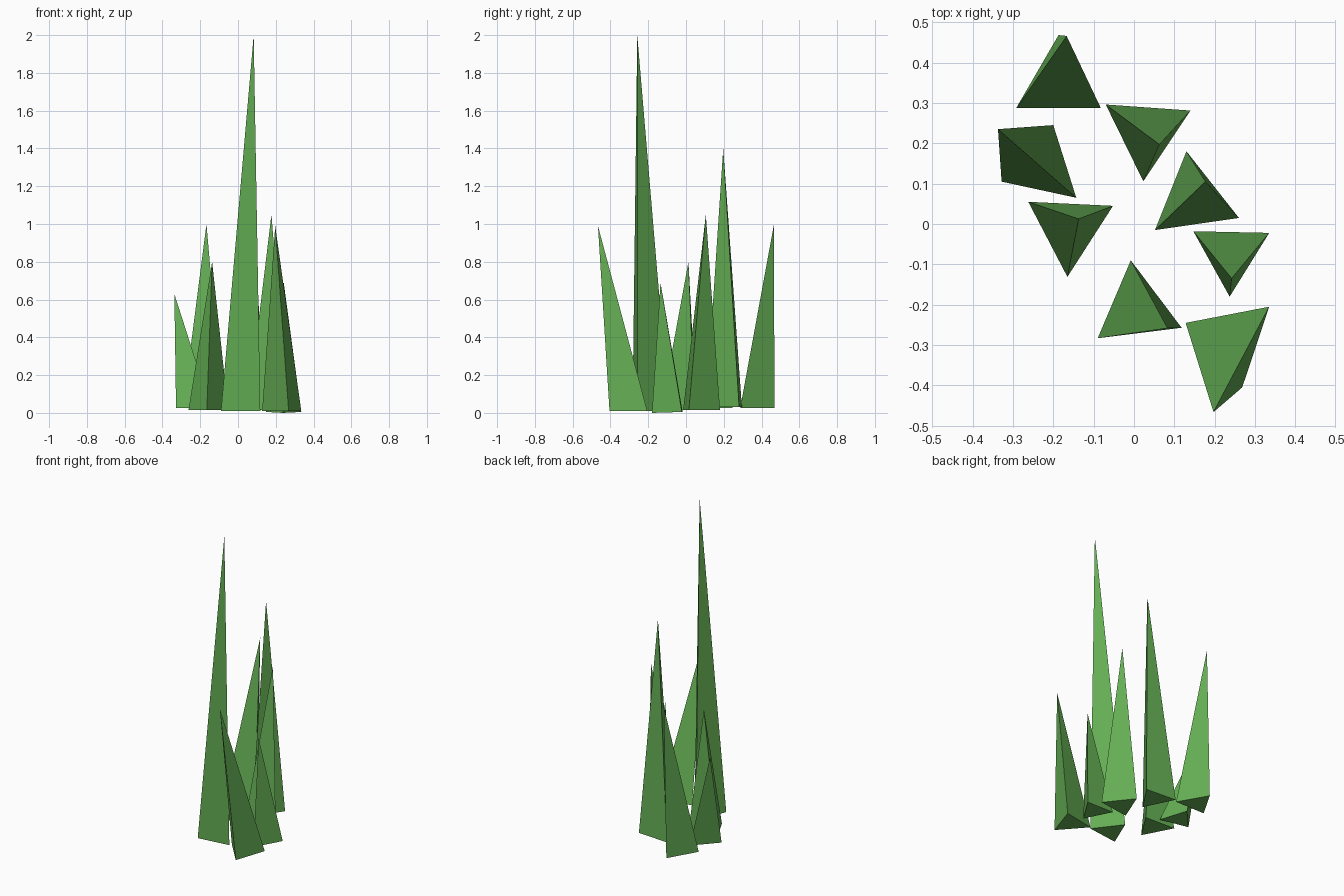
import bpy
import bmesh

if "Cube" in bpy.data.objects:
    bpy.data.objects.remove(bpy.data.objects["Cube"])

green = bpy.data.materials.new("grass_green")
green.diffuse_color = (0.127, 0.42, 0.088, 1)
green.use_nodes = True
green.node_tree.nodes["Principled BSDF"].inputs["Base Color"].default_value = green.diffuse_color


def blade(name, base, tip):
    """Three-sided spike: triangular base and a leaning tip."""
    bm = bmesh.new()
    a, b, c = [bm.verts.new(p) for p in base]
    t = bm.verts.new(tip)
    for face in ((a, b, c), (a, b, t), (b, c, t), (c, a, t)):
        bm.faces.new(face)
    bmesh.ops.recalc_face_normals(bm, faces=bm.faces)
    mesh = bpy.data.meshes.new(name)
    bm.to_mesh(mesh)
    bm.free()
    mesh.materials.append(green)
    bpy.context.collection.objects.link(bpy.data.objects.new(name, mesh))


# Each blade: ground height, three base corners (x, y), tip (x, y, z)
blades = [
    (.025, [(-.292, .287), (-.082, .287), (-.187, .468)], (-.167, .466, 1.0)),
    (.03, [(-.07, .296), (.14, .281), (.023, .106)], (.063, .197, 1.40)),
    (.015, [(.13, .18), (.26, .015), (.052, -.015)], (.177, .105, 1.05)),
    (.005, [(.147, -.018), (.335, -.022), (.237, -.18)], (.242, -.135, .69)),
    (.01, [(.128, -.245), (.335, -.205), (.268, -.405)], (.197, -.466, .99)),
    (.01, [(-.008, -.09), (.118, -.257), (-.09, -.283)], (.083, -.258, 2.0)),
    (.015, [(-.262, .055), (-.052, .045), (-.165, -.131)], (-.137, .013, .80)),
    (.025, [(-.2, .245), (-.143, .065), (-.328, .105)], (-.337, .235, .63)),
]
for i, (z, corners, tip) in enumerate(blades):
    # the lowest blade touches the ground with its front corner
    base = [(x, y, 0 if y == -.18 else z) for x, y in corners]
    blade(f"grass_blade_{i + 1}", base, tip)
